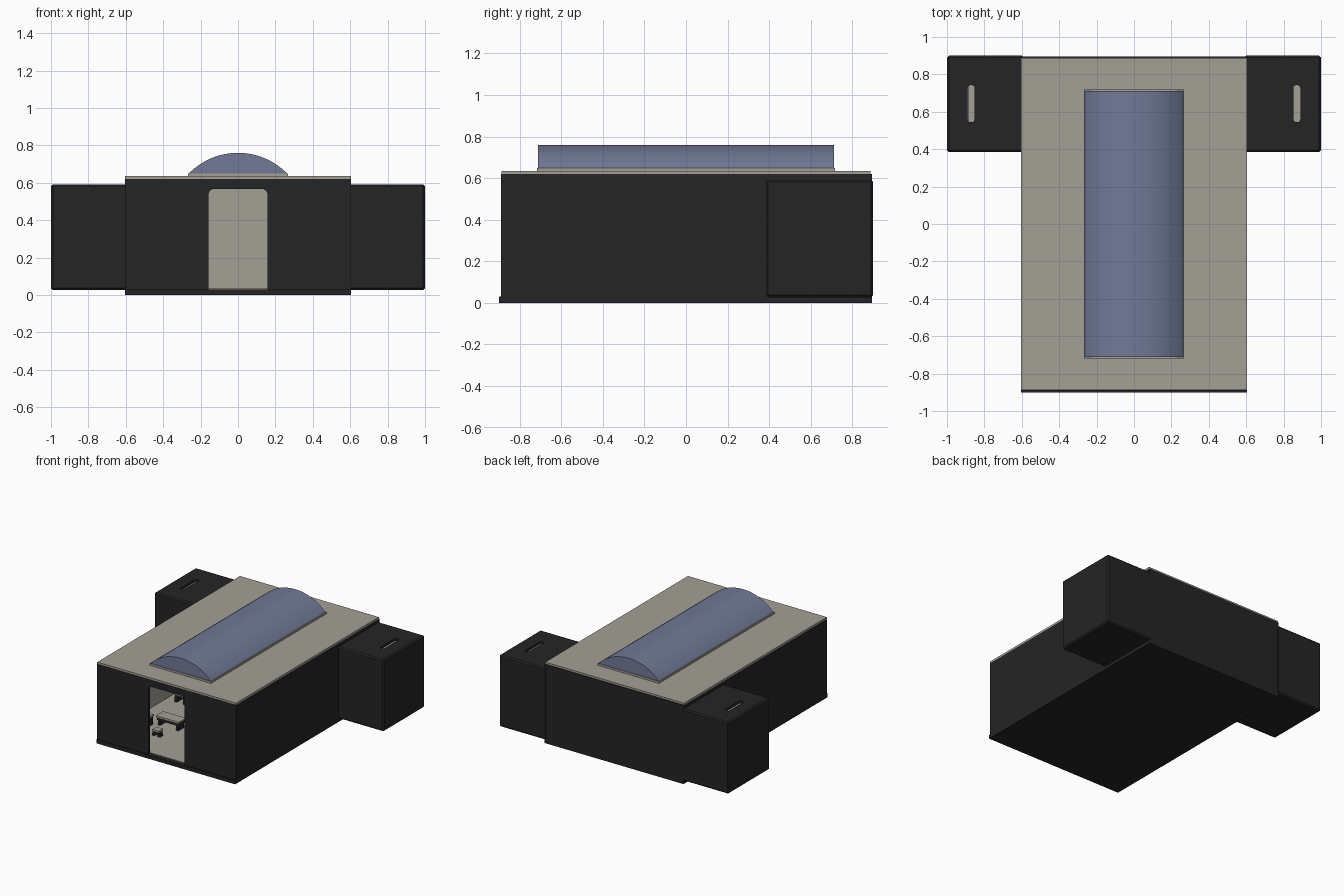
import bpy, bmesh, math
from mathutils import Vector

if "Cube" in bpy.data.objects:
    bpy.data.objects.remove(bpy.data.objects["Cube"])


def material(name, rgb):
    m = bpy.data.materials.new(name)
    m.diffuse_color = (*rgb, 1)
    m.use_nodes = True
    m.node_tree.nodes["Principled BSDF"].inputs["Base Color"].default_value = m.diffuse_color
    return m


BLACK = material("black cladding", (0.018, 0.018, 0.018))
BEIGE = material("warm beige", (0.37, 0.35, 0.30))
BLUE = material("blue glass", (0.165, 0.195, 0.31))


def add(name, bm, *mats):
    bmesh.ops.recalc_face_normals(bm, faces=bm.faces)
    me = bpy.data.meshes.new(name)
    bm.to_mesh(me)
    bm.free()
    for m in mats:
        me.materials.append(m)
    ob = bpy.data.objects.new(name, me)
    bpy.context.collection.objects.link(ob)
    return ob


def box(name, xs, ys, zs, *mats, bevel=0, segments=1, pick=None):
    """Box between sorted limits; pick(edge direction, edge middle) chooses bevelled edges."""
    lo, hi = [Vector(f(a) for a in (xs, ys, zs)) for f in (min, max)]
    bm = bmesh.new()
    bmesh.ops.create_cube(bm, size=1)
    for v in bm.verts:
        v.co = Vector((lo[i] + hi[i]) / 2 + v.co[i] * (hi[i] - lo[i]) for i in range(3))
    if bevel:
        edges = [e for e in bm.edges if not pick or pick(
            (e.verts[1].co - e.verts[0].co).normalized(), (e.verts[0].co + e.verts[1].co) / 2)]
        bmesh.ops.bevel(bm, geom=edges, offset=bevel, segments=segments,
                        profile=0.5, affect='EDGES')
    return add(name, bm, *mats)


def cut(ob, *cutters):
    """Subtract the cutters and bake the result."""
    for c in cutters:
        mod = ob.modifiers.new("cut", 'BOOLEAN')
        mod.object, mod.operation, mod.solver = c, 'DIFFERENCE', 'EXACT'
        c.hide_render = True
    bpy.context.view_layer.update()
    deps = bpy.context.evaluated_depsgraph_get()
    me = bpy.data.meshes.new_from_object(ob.evaluated_get(deps))
    ob.modifiers.clear()
    ob.data = me


def line_inside(ob, lo, hi, skin=0.0135):
    """Faces lying deeper than the skin become the inner lining."""
    for p in ob.data.polygons:
        deep = all(lo[i] + skin < p.center[i] < hi[i] - skin for i in range(3))
        p.material_index = 1 if deep else 0


cutters = []


def cutter(*args, **kw):
    c = box(*args, **kw)
    cutters.append(c)
    return c


# Plinth and inner floor
box("plinth", (-.605, .605), (-.9, .895), (0, .03), BLACK)
box("hall_floor", (-.585, .585), (-.87, .875), (.03, .035), BEIGE)

# Hall shell with front door, skylight opening and doorways to the wings
hall = box("hall_walls", (-.605, .605), (-.89, .895), (.03, .62), BLACK, BEIGE)
well = cutter("skylight_cutter", (-.24, .24), (-.69, .69), (.5, .75))
room = cutter("room_cutter", (-.585, .585), (-.87, .875), (.01, .6))
door = cutter("door_cutter", (-.158, .158), (-1, -.8), (.01, .567), bevel=.03, segments=5,
              pick=lambda d, c: abs(d.y) > .9 and c.z > .3)
sides = [cutter("side_door_cutter", (s * .55, s * .65), (.54, .75), (.01, .45)) for s in (-1, 1)]
cut(hall, room, well, door, *sides)
line_inside(hall, (-.605, -.89, 0), (.605, .895, .62))

# Roof sheet and skylight curb
roof = box("roof", (-.605, .605), (-.888, .888), (.62, .635), BEIGE)
curb = box("skylight_curb", (-.267, .267), (-.718, .718), (.635, .65), BEIGE)
cut(roof, well)
cut(curb, well)

# Barrel vault skylight with closed ends
half, rise, base, n = .262, .11, .65, 32
rad = (half ** 2 + rise ** 2) / (2 * rise)
sweep = math.asin(half / rad)
bm = bmesh.new()
rows = []
for y in (-.712, .712):
    rows.append([bm.verts.new((rad * math.sin(a), y, base + rise - rad + rad * math.cos(a)))
                 for a in (sweep * (2 * i / n - 1) for i in range(n + 1))])
    bm.faces.new(rows[-1])
for i in range(n):
    bm.faces.new((rows[0][i], rows[0][i + 1], rows[1][i + 1], rows[1][i]))
vault = add("skylight_vault", bm, BLUE)
bpy.context.view_layer.objects.active = vault
vault.select_set(True)
bpy.ops.object.shade_smooth_by_angle(angle=math.radians(30))

# Side wings, hollow, each with a rounded slot in its roof
for s, side in ((-1, "left"), (1, "right")):
    wing = box(side + "_wing", (s * .59, s * 1), (.385, .9), (.027, .592), BLACK, BEIGE,
               bevel=.01)
    hollow = cutter("wing_cutter", (s * .55, s * .98), (.405, .88), (.045, .572))
    slot = cutter("slot_cutter", (s * .852, s * .889), (.545, .742), (.5, .7), bevel=.014,
                  segments=4, pick=lambda d, c: abs(d.z) > .9)
    cut(wing, hollow, slot)
    line_inside(wing, (min(s * .5, s), .385, .027), (max(s * .5, s), .9, .592))
box("left_wing_counter", (-.98, -.884), (.41, .875), (.045, .25), BLUE)


# Furniture inside the hall: benches and stools kept clear of the middle aisle
def bench(name, x, y, w, d, h):
    box(name + "_top", (x - w / 2, x + w / 2), (y - d / 2, y + d / 2), (h - .012, h), BEIGE)
    box(name + "_apron", (x - w * .47, x + w * .47), (y - d * .44, y + d * .44),
        (h - .035, h - .012), BLACK)
    for sx in (-1, 1):
        px = x + sx * w * .4
        box(name + "_leg", (px - .01, px + .01), (y - d * .4, y + d * .4), (.035, h - .035), BLACK)


for s in (-1, 1):
    for y in (-.42, .05, .5):
        bench("bench", s * .29, y, .2, .09, .11)
        bench("stool", s * .28, y - .18, .06, .05, .085)
        bench("side_bench", s * .46, y - .08, .09, .09, .11)

for c in cutters:
    bpy.data.objects.remove(c)
